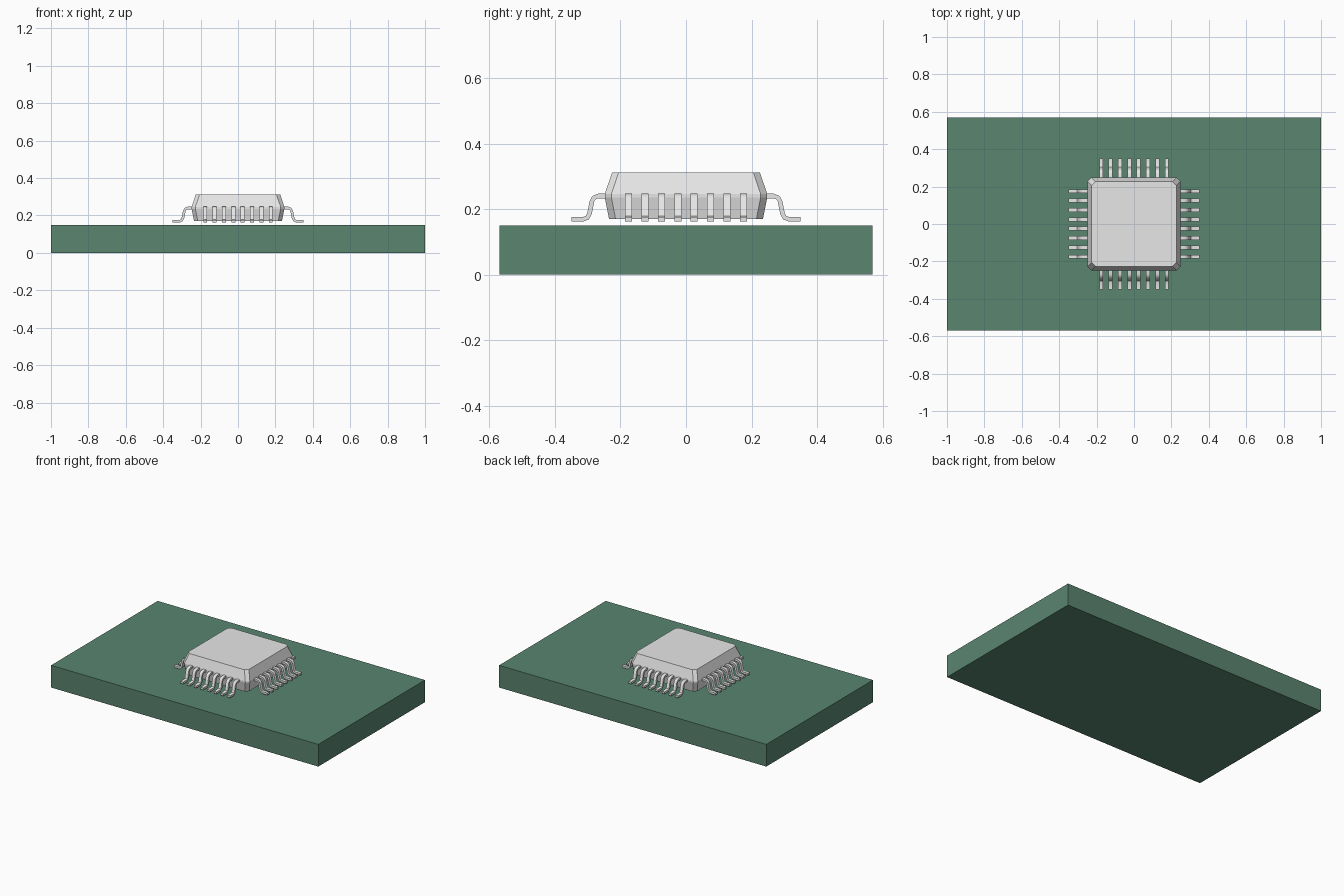
import bpy
import bmesh
from math import radians
from mathutils import Matrix

old = bpy.data.objects.get("Cube")
if old:
    bpy.data.objects.remove(old, do_unlink=True)


def material(name, rgb):
    m = bpy.data.materials.new(name)
    m.use_nodes = True
    color = (*rgb, 1)
    m.diffuse_color = color
    m.node_tree.nodes["Principled BSDF"].inputs["Base Color"].default_value = color
    return m


def finish(bm, name, mat):
    bmesh.ops.recalc_face_normals(bm, faces=bm.faces)
    mesh = bpy.data.meshes.new(name)
    bm.to_mesh(mesh)
    bm.free()
    mesh.materials.append(mat)
    obj = bpy.data.objects.new(name, mesh)
    bpy.context.collection.objects.link(obj)
    return obj


green = material("board green", (0.10, 0.234, 0.163))
grey = material("light grey", (0.8, 0.8, 0.8))

# Circuit board
BOARD = (2.0, 1.14, 0.15)
bm = bmesh.new()
bmesh.ops.create_cube(bm, size=1)
bmesh.ops.scale(bm, vec=BOARD, verts=bm.verts)
bmesh.ops.translate(bm, vec=(0, 0, BOARD[2] / 2), verts=bm.verts)
finish(bm, "circuit_board", green)

# Chip body: stacked square rings with clipped corners
bm = bmesh.new()
rings = []
for half, z in ((0.235, 0.17), (0.248, 0.236), (0.248, 0.246), (0.226, 0.311)):
    c = half - 0.02
    outline = [(half, -c), (half, c), (c, half), (-c, half),
               (-half, c), (-half, -c), (-c, -half), (c, -half)]
    rings.append([bm.verts.new((x, y, z)) for x, y in outline])
for low, high in zip(rings, rings[1:]):
    for i in range(8):
        j = (i + 1) % 8
        bm.faces.new((low[i], low[j], high[j], high[i]))
bm.faces.new(rings[0])
bm.faces.new(rings[-1])
finish(bm, "chip_body", grey)

# Bent lead: thickened centre line in the xz plane, with rounded bends
WIDTH, THICK, PITCH, COUNT = 0.021, 0.014, 0.05, 8
path = [(0.23, 0.24), (0.268, 0.24), (0.281, 0.235), (0.287, 0.224),
        (0.295, 0.185), (0.301, 0.174), (0.314, 0.169), (0.35, 0.169)]


def add_lead(bm):
    sections = []
    for i, (x, z) in enumerate(path):
        ax, az = path[max(i - 1, 0)]
        bx, bz = path[min(i + 1, len(path) - 1)]
        dx, dz = bx - ax, bz - az
        length = (dx * dx + dz * dz) ** 0.5
        nx, nz = -dz / length * THICK / 2, dx / length * THICK / 2
        corners = [(1, 1), (1, -1), (-1, -1), (-1, 1)]
        sections.append([bm.verts.new((x + s * nx, w * WIDTH / 2, z + s * nz))
                         for s, w in corners])
    for a, b in zip(sections, sections[1:]):
        for i in range(4):
            j = (i + 1) % 4
            bm.faces.new((a[i], a[j], b[j], b[i]))
    bm.faces.new(sections[0])
    bm.faces.new(sections[-1])
    return [v for s in sections for v in s]


# One row of leads on each side of the chip
for turn, side in enumerate(("left", "back", "right", "front")):
    bm = bmesh.new()
    for n in range(COUNT):
        verts = add_lead(bm)
        bmesh.ops.translate(bm, verts=verts, vec=(0, (n - (COUNT - 1) / 2) * PITCH, 0))
    bmesh.ops.rotate(bm, verts=bm.verts, matrix=Matrix.Rotation(radians(90 * turn), 3, "Z"))
    row = finish(bm, side + "_leads", grey)
    bpy.ops.object.select_all(action="DESELECT")
    row.select_set(True)
    bpy.context.view_layer.objects.active = row
    bpy.ops.object.shade_smooth_by_angle(angle=radians(40))
